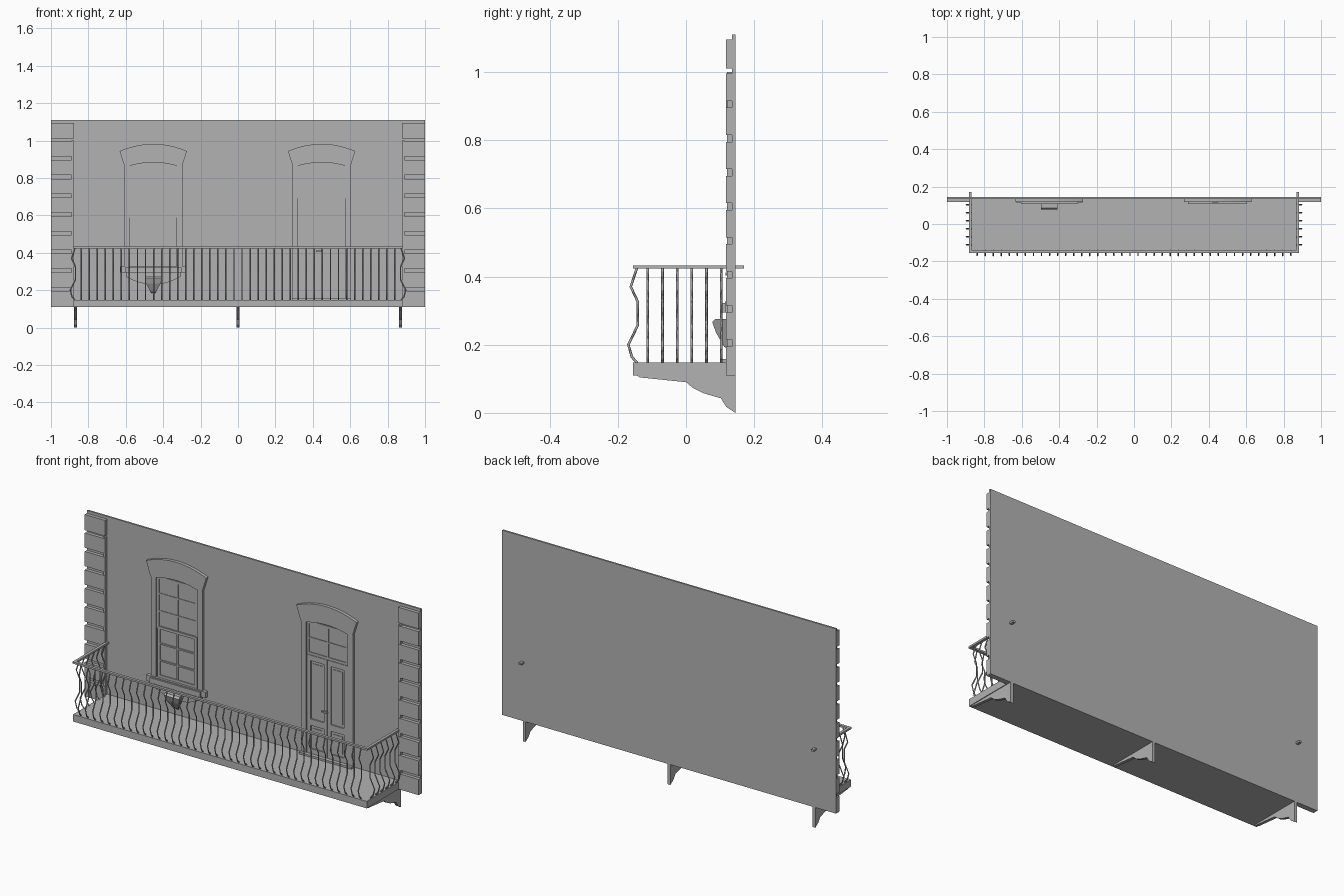
import bpy
import bmesh
from mathutils import Vector

cube = bpy.data.objects.get("Cube")
if cube:
    bpy.data.objects.remove(cube, do_unlink=True)

stone = bpy.data.materials.new("plain_grey")
stone.use_nodes = True
GREY = (0.45, 0.45, 0.45, 1)
stone.diffuse_color = GREY
stone.node_tree.nodes["Principled BSDF"].inputs["Base Color"].default_value = GREY

WALL = 0.135  # front plane of the wall


def finish(name, bm):
    bmesh.ops.recalc_face_normals(bm, faces=bm.faces)
    mesh = bpy.data.meshes.new(name)
    bm.to_mesh(mesh)
    bm.free()
    mesh.materials.append(stone)
    obj = bpy.data.objects.new(name, mesh)
    bpy.context.collection.objects.link(obj)
    return obj


def add_box(bm, x, y, z):
    verts = bmesh.ops.create_cube(bm, size=1)["verts"]
    for v in verts:
        v.co = Vector([(r[0] + r[1]) / 2 + c * (r[1] - r[0]) for r, c in zip((x, y, z), v.co)])


def boxes(name, items):
    bm = bmesh.new()
    for x, y, z in items:
        add_box(bm, x, y, z)
    return finish(name, bm)


def prism(name, profile, along, start, end):
    """Extrude a closed profile along x (profile is y, z) or y (profile is x, z)."""
    bm = bmesh.new()
    place = (lambda p: (start, p[0], p[1])) if along == "x" else (lambda p: (p[0], start, p[1]))
    face = bm.faces.new([bm.verts.new(place(p)) for p in profile])
    out = bmesh.ops.extrude_face_region(bm, geom=[face])["geom"]
    shift = (end - start, 0, 0) if along == "x" else (0, end - start, 0)
    bmesh.ops.translate(bm, vec=shift, verts=[v for v in out if isinstance(v, bmesh.types.BMVert)])
    return finish(name, bm)


def arc(cx, half, top, drop, steps=12):
    ts = [2 * i / steps - 1 for i in range(steps + 1)]
    return [(cx + half * t, top - drop * t * t) for t in ts]


# Wall and corner blocks
boxes("wall", [((-1, 1), (WALL, 0.145), (0.11, 1.11))])
for side, label in ((-1, "right"), (1, "left")):
    def span(a, b):
        return tuple(sorted((side * a, side * b)))
    blocks = []
    for i in range(10):
        low = 0.11 if i == 0 else 0.11 + 0.1 * i
        high = 1.095 if i == 9 else 0.195 + 0.1 * i
        low += 0.005 if 0 < i < 9 else 0
        blocks.append((span(0.878, 1), (0.117, WALL), (low, high)))
    blocks.append((span(0.878, 0.89), (0.12, WALL), (0.11, 1.0)))
    boxes(label + "_corner_blocks", blocks)

# Balcony floor and handrail
boxes("balcony_floor", [((-0.88, 0.88), (-0.155, 0.142), (0.11, 0.148))])
rail_z = (0.423, 0.433)
boxes("handrail", [
    ((-0.868, 0.868), (-0.155, -0.14), rail_z),
    ((-0.883, -0.868), (-0.155, 0.17), rail_z),
    ((0.868, 0.883), (-0.155, 0.17), rail_z),
])

# Supporting brackets
bracket = [(-0.145, 0.11), (-0.135, 0.104), (0, 0.09), (0.022, 0.072), (0.05, 0.058),
           (0.102, 0.043), (0.118, 0.018), (0.145, 0), (0.145, 0.11)]
for x, label in ((-0.868, "right"), (0, "middle"), (0.868, "left")):
    prism(label + "_bracket", bracket, "x", x - 0.008, x + 0.008)

# Bellied balusters: outward offset and height
belly = [(-0.005, 0.146), (0.011, 0.165), (0.021, 0.2), (-0.007, 0.258),
         (-0.007, 0.325), (0.014, 0.37), (-0.004, 0.425)]
curve = bpy.data.curves.new("balusters", "CURVE")
curve.dimensions = "3D"
curve.bevel_depth = 0.0038
curve.bevel_resolution = 0
curve.use_fill_caps = True


def baluster(base, outward):
    spline = curve.splines.new("POLY")
    spline.points.add(len(belly) - 1)
    for point, (off, z) in zip(spline.points, belly):
        point.co = (base[0] + outward[0] * off, base[1] + outward[1] * off, z, 1)


PITCH = 0.043
for i in range(40):
    baluster(((i - 19.5) * PITCH, -0.148), (0, -1))
for side in (-1, 1):
    for i in range(6):
        baluster((side * 0.876, -0.112 + i * PITCH), (side, 0))
curve.materials.append(stone)
rods = bpy.data.objects.new("balusters", curve)
bpy.context.collection.objects.link(rods)
bpy.ops.object.select_all(action="DESELECT")
rods.select_set(True)
bpy.context.view_layer.objects.active = rods
bpy.ops.object.convert(target="MESH")


# Surround shared by the window and the door
def surround(label, cx, bottom):
    hood = arc(cx, 0.18, 0.982, 0.038) + [(cx + 0.155, 0.865)]
    hood += arc(cx, 0.125, 0.883, 0.018)[::-1] + [(cx - 0.155, 0.865)]
    prism(label + "_hood", hood, "y", 0.118, WALL)
    boxes(label + "_jambs", [
        ((cx + s * 0.14 - 0.015, cx + s * 0.14 + 0.015), (0.122, WALL), (bottom, 0.866))
        for s in (-1, 1)])
    panel = arc(cx, 0.125, 0.883, 0.018) + [(cx + 0.125, bottom), (cx - 0.125, bottom)]
    prism(label + "_back_panel", panel, "y", 0.133, WALL + 0.002)


def lattice(cx, half, low, high, rows, front, edge=0.014):
    """Sash frame with a centre bar and evenly spaced cross bars."""
    y = (front, WALL)
    bars = [((cx - half, cx - half + edge), y, (low, high)),
            ((cx + half - edge, cx + half), y, (low, high)),
            ((cx - half, cx + half), y, (low, low + edge)),
            ((cx - half, cx + half), y, (high - edge, high)),
            ((cx - 0.004, cx + 0.004), y, (low, high))]
    for i in range(1, rows):
        z = low + (high - low) * i / rows
        bars.append(((cx - half, cx + half), y, (z - 0.004, z + 0.004)))
    return bars


# Window with two sashes, sill, apron and corbel
WX = -0.453
surround("window", WX, 0.325)
boxes("upper_sash", lattice(WX, 0.125, 0.59, 0.872, 3, 0.13))
boxes("lower_sash", lattice(WX, 0.118, 0.326, 0.602, 3, 0.127))
boxes("window_sill", [
    ((WX - 0.177, WX + 0.177), (0.115, WALL), (0.294, 0.326)),
    ((WX - 0.15, WX + 0.15), (0.106, 0.12), (0.294, 0.322)),
])
apron = arc(WX, 0.145, 0.23, -0.042) + [(WX + 0.145, 0.294), (WX - 0.145, 0.294)]
prism("window_apron", apron, "y", 0.124, WALL)
corbel = prism("window_corbel", [(0.124, 0.276), (0.086, 0.276), (0.077, 0.266),
                                 (0.088, 0.235), (0.112, 0.194), (0.124, 0.185)],
               "x", WX - 0.045, WX + 0.045)
for v in corbel.data.vertices:
    v.co.x = WX + (v.co.x - WX) * min(1, 0.25 + (v.co.z - 0.185) * 12)

# Door with transom light, two panelled leaves, step and handle
DX = 0.447
surround("door", DX, 0.148)
boxes("transom", lattice(DX, 0.125, 0.69, 0.872, 2, 0.129))
leaves = []
for s in (-1, 1):
    mid = DX + s * 0.061
    for x in (mid - 0.05, mid + 0.05):
        leaves.append(((x - 0.01, x + 0.01), (0.126, WALL), (0.155, 0.69)))
    for low, high in ((0.155, 0.185), (0.31, 0.345), (0.66, 0.69)):
        leaves.append(((mid - 0.05, mid + 0.05), (0.126, WALL), (low, high)))
    for low, high in ((0.2, 0.295), (0.36, 0.645)):
        leaves.append(((mid - 0.028, mid + 0.028), (0.13, WALL), (low, high)))
boxes("door_leaves", leaves)
boxes("door_step", [((DX - 0.157, DX + 0.157), (0.106, WALL), (0.147, 0.158))])
boxes("door_handle", [
    ((DX - 0.03, DX + 0.006), (0.116, 0.121), (0.404, 0.411)),
    ((DX - 0.014, DX - 0.006), (0.116, 0.128), (0.403, 0.412)),
])
